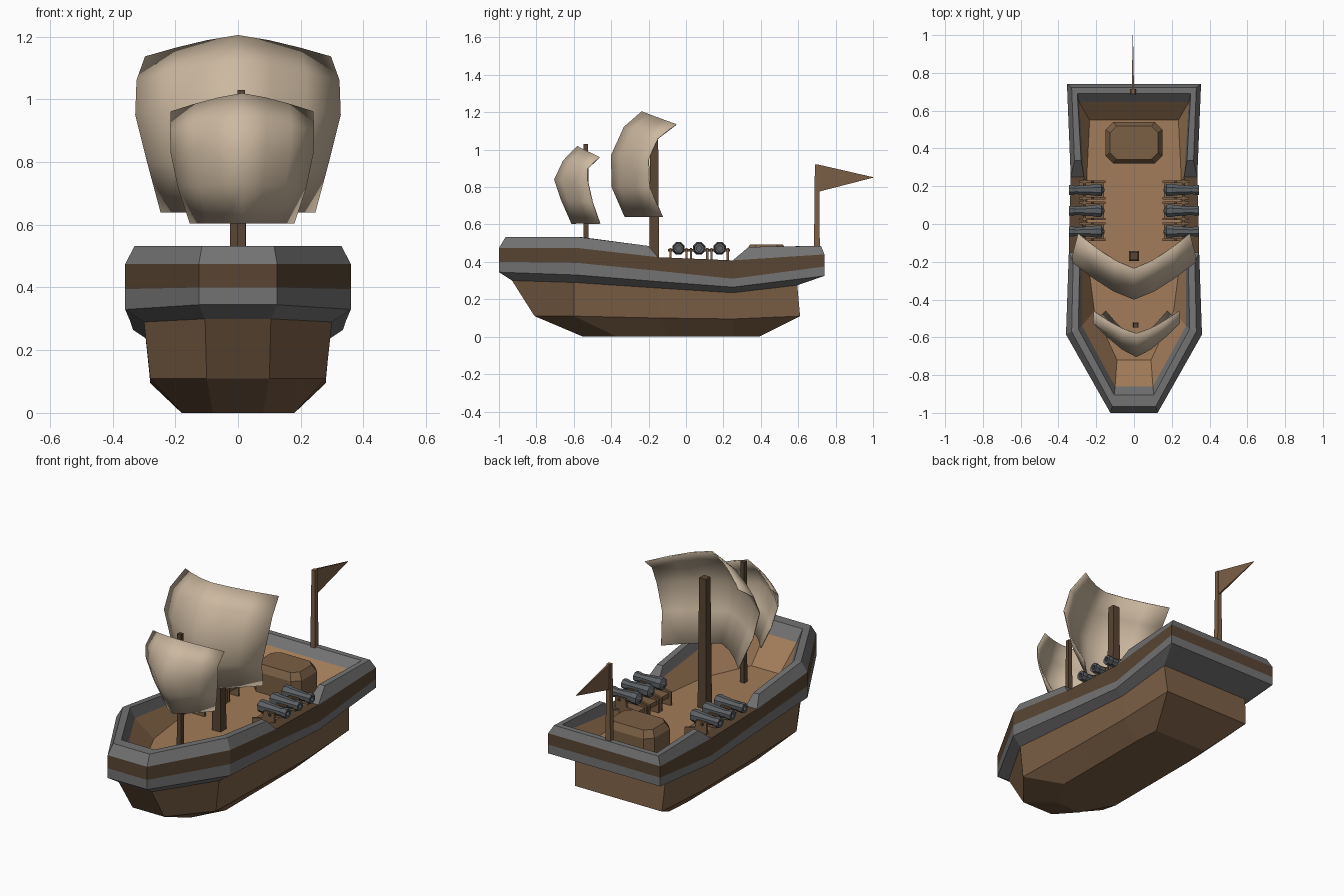
import bpy, bmesh, math

if "Cube" in bpy.data.objects:
    bpy.data.objects.remove(bpy.data.objects["Cube"])

def material(name, rgb):
    m = bpy.data.materials.new(name)
    m.diffuse_color = (*rgb, 1)
    m.use_nodes = True
    m.node_tree.nodes["Principled BSDF"].inputs["Base Color"].default_value = m.diffuse_color
    return m

HULL = material("hull_wood", (.20, .115, .06))
BELT = material("dark_wood", (.10, .06, .033))
DECK = material("deck_wood", (.36, .20, .10))
TRIM = material("grey_trim", (.17, .17, .17))
IRON = material("iron", (.11, .12, .13))
CLOTH = material("sail_cloth", (.60, .48, .35))

def loft(name, rings, mats, caps=True, closed=True, band_mats=None):
    """Skin a list of equal-length point rings; optionally cap both ends."""
    bm = bmesh.new()
    vs = [[bm.verts.new(p) for p in r] for r in rings]
    n = len(rings[0])
    for i in range(len(vs) - 1):
        for j in range(n if closed else n - 1):
            k = (j + 1) % n
            f = bm.faces.new((vs[i][j], vs[i][k], vs[i + 1][k], vs[i + 1][j]))
            f.material_index = band_mats[i] if band_mats else 0
    if caps:
        for i in (0, -1):
            f = bm.faces.new(vs[i])
            f.material_index = band_mats[i] if band_mats else 0
    bmesh.ops.recalc_face_normals(bm, faces=bm.faces)
    me = bpy.data.meshes.new(name)
    bm.to_mesh(me)
    bm.free()
    for m in mats:
        me.materials.append(m)
    ob = bpy.data.objects.new(name, me)
    bpy.context.collection.objects.link(ob)
    return ob

def mirrored(half):
    return half + [(-x, y, z) for x, y, z in reversed(half)]

def rect(x, y, z, hx, hy):
    return [(x - hx, y - hy, z), (x + hx, y - hy, z), (x + hx, y + hy, z), (x - hx, y + hy, z)]

def post(name, x, y, z0, z1, h0, h1, mat):
    return loft(name, [rect(x, y, z0, h0, h0), rect(x, y, z1, h1, h1)], [mat])

def box(name, x0, x1, y0, y1, z0, z1, mat):
    c = ((x0 + x1) / 2, (y0 + y1) / 2)
    h = (abs(x1 - x0) / 2, (y1 - y0) / 2)
    return loft(name, [rect(*c, z0, *h), rect(*c, z1, *h)], [mat])

# Hull: rings from keel to deck, stations bow, shoulder, gap front, gap rear, stern
side = [(.125, -1), (.36, -.585), (.345, -.15), (.335, .25), (.355, .74)]

def belt(zs):
    return [(x, y, z) for (x, y), z in zip(side, zs)]

keel = [(.08, -.55, 0), (.18, -.37, 0), (.18, -.1, 0), (.18, .25, 0), (.17, .39, 0)]
chine = [(.10, -.81, .11), (.28, -.6, .11), (.28, -.15, .10), (.28, .25, .095), (.275, .61, .11)]
waist = [(.105, -.93, .30), (.30, -.6, .29), (.295, -.15, .26), (.29, .25, .235), (.285, .595, .275)]
low = belt([.345, .33, .295, .265, .325])
mid = belt([.40, .395, .352, .31, .375])
top = belt([.475, .475, .425, .408, .44])
inner = [(.10, -.86, .47), (.275, -.54, .47), (.275, -.15, .425), (.265, .25, .408), (.29, .645, .44)]
floor = [(.09, -.72, .34), (.21, -.46, .34), (.25, -.15, .34), (.25, .25, .34), (.235, .55, .34)]
loft("hull", [mirrored(r) for r in (keel, chine, waist, low, mid, top, inner, floor)],
     [HULL, TRIM, BELT, DECK], band_mats=[0, 0, 1, 1, 2, 2, 3])

# Raised grey gunwales around bow and stern
def gunwale(name, half):
    secs = half + [[(-x, y, z) for x, y, z in s] for s in reversed(half)]
    loft(name, secs, [TRIM])

gunwale("bow_gunwale", [
    [top[2], (.322, -.2, .485), (.287, -.2, .485), inner[2]],
    [top[1], (.33, -.57, .532), (.295, -.555, .532), inner[1]],
    [top[0], (.115, -.965, .532), (.105, -.905, .532), inner[0]]])
gunwale("stern_gunwale", [
    [top[3], (.315, .335, .48), (.28, .335, .48), inner[3]],
    [top[4], (.33, .722, .485), (.30, .69, .485), inner[4]]])

# Deck hatch with cut corners and bevelled lid
def octa(z, hx, hy, c):
    q = [(hx, hy - c), (hx - c, hy)]
    pts = q + [(-x, y) for x, y in reversed(q)]
    pts += [(-x, -y) for x, y in pts]
    return [(x, y + .43, z) for x, y in pts]

loft("deck_hatch", [octa(.33, .15, .11, .04), octa(.455, .15, .11, .04), octa(.493, .128, .088, .035)], [HULL])

# Masts, flagpole, pennant
post("main_mast", 0, -.17, .33, 1.08, .027, .021, BELT)
post("fore_mast", .01, -.535, .33, 1.03, .014, .012, BELT)
post("flagpole", -.006, .70, .44, .92, .016, .011, HULL)
loft("pennant", [[(-.012, .708, .92), (0, .708, .92), (0, .708, .775), (-.012, .708, .775)],
                 [(-.007, 1, .853), (-.005, 1, .853), (-.005, 1, .85), (-.007, 1, .85)]], [HULL])

# Billowing sails: rows of (centre z, edge z, half width, centre y, edge y)
def sail(name, cx, rows):
    us = [-1, -.67, -.33, 0, .33, .67, 1]
    pts = [[(cx + u * hw, yc + (ye - yc) * abs(u) ** 1.35, zc + (ze - zc) * abs(u) ** 1.3)
            for u in us] for zc, ze, hw, yc, ye in rows]
    ob = loft(name, pts, [CLOTH], caps=False, closed=False)
    mod = ob.modifiers.new("thickness", "SOLIDIFY")
    mod.thickness = .006
    mod.offset = 0
    for p in ob.data.polygons:
        p.use_smooth = True

sail("main_sail", 0, [(.64, .64, .245, -.325, -.125), (.80, .80, .288, -.395, -.195),
                      (.97, .95, .326, -.398, -.2), (1.12, 1.06, .322, -.33, -.15),
                      (1.203, 1.135, .295, -.235, -.052)])
sail("fore_sail", .013, [(.605, .605, .165, -.61, -.46), (.73, .72, .203, -.665, -.5),
                         (.84, .83, .226, -.702, -.525), (.94, .90, .228, -.655, -.525),
                         (1.018, .96, .226, -.58, -.462)])

# Eight-sided cannons on plank carriages, three per side
barrel = [(.155, .008), (.165, .016), (.172, .034), (.20, .036), (.21, .032),
          (.30, .024), (.31, .024), (.325, .029), (.345, .027), (.345, .014), (.30, .014)]
for s, tag in ((1, "right"), (-1, "left")):
    for i, y in enumerate((-.04, .07, .18)):
        rings = [[(s * x, y + r * math.cos(math.tau * (k + .5) / 8),
                   .472 + r * math.sin(math.tau * (k + .5) / 8)) for k in range(8)] for x, r in barrel]
        loft(f"cannon_{tag}_{i}", rings, [IRON])
        for d in (-1, 1):
            yc = y + d * .043
            prof = [(.15, .33), (.29, .33), (.29, .475), (.225, .475), (.215, .43), (.15, .415)]
            loft(f"carriage_cheek_{tag}_{i}_{d}",
                 [[(s * x, yc - .006, z) for x, z in prof], [(s * x, yc + .006, z) for x, z in prof]], [HULL])
        box(f"carriage_bed_{tag}_{i}", s * .16, s * .285, y - .04, y + .04, .385, .41, HULL)
        box(f"carriage_axle_{tag}_{i}", s * .255, s * .27, y - .055, y + .055, .455, .468, BELT)
